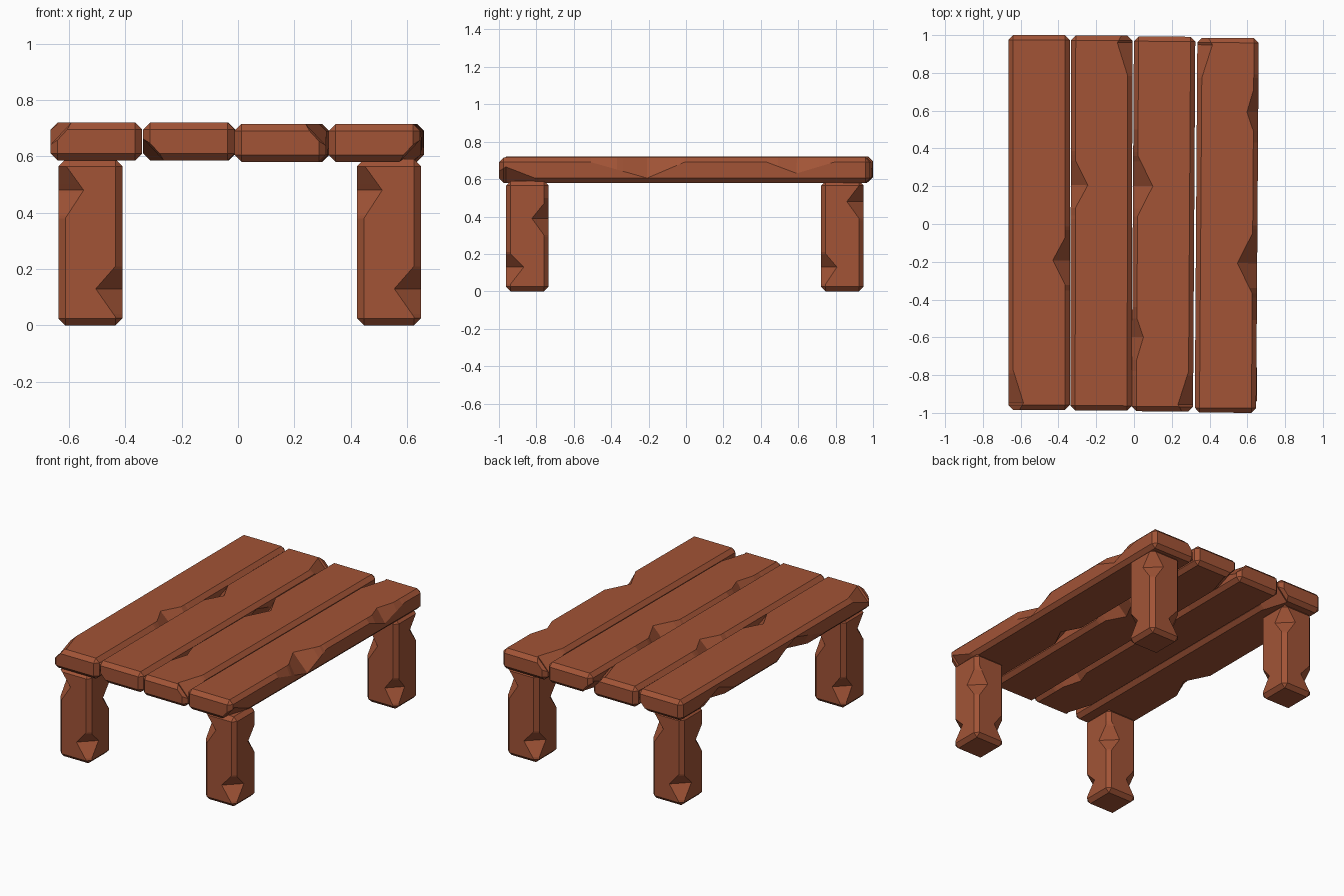
import bpy, bmesh
from math import pi, radians
from mathutils import Matrix

if "Cube" in bpy.data.objects:
    bpy.data.objects.remove(bpy.data.objects["Cube"])

wood = bpy.data.materials.new("red_wood")
wood.diffuse_color = (0.36, 0.088, 0.037, 1)
wood.use_nodes = True
wood.node_tree.nodes["Principled BSDF"].inputs["Base Color"].default_value = wood.diffuse_color
C = 0.025  # chamfer size

# Corner numbers: 0 right-top, 1 left-top, 2 left-bottom, 3 right-bottom
SIGNS = [(1, 1), (-1, 1), (-1, -1), (1, -1)]


def tent(t, peak, lo, hi, depth):
    """Extra chamfer that rises from lo to the peak and falls to hi."""
    if t <= lo or t >= hi:
        return 0
    f = (t - lo) / (peak - lo) if t <= peak else (hi - t) / (hi - peak)
    return f * depth


def beam_mesh(name, width, height, length, chips, upright):
    """Chamfered beam; each chip is (corner, peak, (depth, lo, hi) across, (depth, lo, hi) down)."""
    end = length / 2
    inner = end - C
    stations = {-inner, inner}
    for _, peak, a, b in chips:
        stations.update(s for s in (peak, a[1], a[2], b[1], b[2]) if -inner < s < inner)
    stations = [-end] + sorted(stations) + [end]
    bm = bmesh.new()
    rings = []
    for t in stations:
        inset = C if abs(t) == end else 0
        ring = []
        for k, (su, sv) in enumerate(SIGNS):
            du = dv = C - inset
            for corner, peak, a, b in chips:
                if corner == k:
                    du += tent(t, peak, a[1], a[2], a[0])
                    dv += tent(t, peak, b[1], b[2], b[0])
            u, v = width / 2 - inset, height / 2 - inset
            pair = [(su * u, sv * (v - dv)), (su * (u - du), sv * v)]
            ring += pair if su * sv > 0 else pair[::-1]
        rings.append([bm.verts.new((u, v, t) if upright else (u, t, v)) for u, v in ring])
    for r, s in zip(rings, rings[1:]):
        for i in range(8):
            j = (i + 1) % 8
            bm.faces.new((r[i], r[j], s[j], s[i]))
    bm.faces.new(rings[0])
    bm.faces.new(rings[-1])
    bmesh.ops.remove_doubles(bm, verts=bm.verts, dist=1e-5)
    bmesh.ops.recalc_face_normals(bm, faces=bm.faces)
    mesh = bpy.data.meshes.new(name)
    bm.to_mesh(mesh)
    bm.free()
    mesh.materials.append(wood)
    return mesh


def place(name, mesh, loc, turn, yaw=0):
    ob = bpy.data.objects.new(name, mesh)
    ob.matrix_world = Matrix.Translation(loc) @ Matrix.Rotation(radians(yaw), 4, 'Z') @ turn
    bpy.context.collection.objects.link(ob)


# Table top: one chipped plank, turned a different way each time
plank = beam_mesh("plank", 0.325, 0.135, 1.984, [
    (0, -0.2, (0.08, -0.36, -0.04), (0.085, -0.5, 0.0)),
    (0, 0.6, (0.035, 0.5, 0.72), (0.06, 0.44, 0.8)),
    (2, -0.2, (0.065, -0.33, -0.08), (0.06, -0.38, -0.02)),
    (1, 0.955, (0.055, 0.78, 1.05), (0.06, 0.8, 1.05)),
    (3, -0.955, (0.055, -1.05, -0.78), (0.06, -1.05, -0.8)),
], False)
rot = lambda axis: Matrix.Rotation(pi, 4, axis)
place("plank_left", plank, (-0.5025, 0.008, 0.6525), rot('Y'))
place("plank_mid_left", plank, (-0.1725, 0.005, 0.6525), rot('X'), -0.1)
place("plank_mid_right", plank, (0.156, 0.0, 0.648), rot('Z'), -0.35)
place("plank_right", plank, (0.491, -0.007, 0.648), Matrix(), -0.4)

# Legs: same chipped post, back pair turned half round
H = 0.59
z = lambda h: h - H / 2
leg = beam_mesh("leg", 0.228, 0.228, H, [
    (2, z(0.48), (0.065, z(0.38), z(0.57)), (0.065, z(0.39), z(0.565))),
    (0, z(0.39), (0.065, z(0.29), z(0.5)), (0.065, z(0.3), z(0.47))),
    (3, z(0.13), (0.07, z(0.03), z(0.21)), (0.07, z(0.04), z(0.2))),
    (1, z(0.13), (0.06, z(0.03), z(0.21)), (0.06, z(0.04), z(0.2))),
], True)
for side, x in (("left", -0.524), ("right", 0.536)):
    place("front_leg_" + side, leg, (x, -0.848, H / 2), Matrix())
    place("back_leg_" + side, leg, (x, 0.836, H / 2), rot('Z'))
